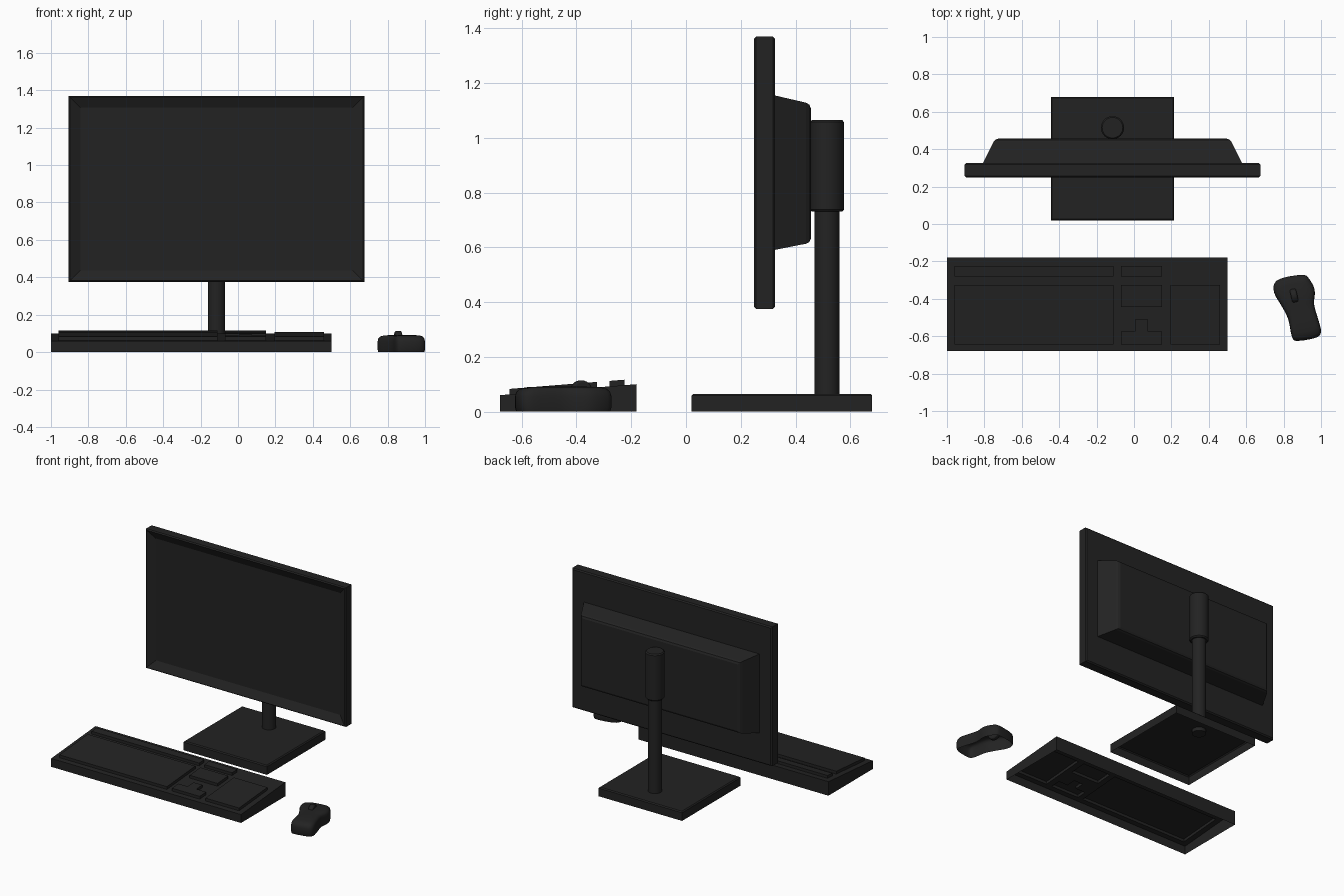
import bpy, bmesh, math
from mathutils import Vector, Matrix

if "Cube" in bpy.data.objects:
    bpy.data.objects.remove(bpy.data.objects["Cube"])

black = bpy.data.materials.new("black_plastic")
black.diffuse_color = (0.0165, 0.0165, 0.0165, 1)
black.use_nodes = True
black.node_tree.nodes["Principled BSDF"].inputs["Base Color"].default_value = black.diffuse_color
CX = -0.115  # centre line of the monitor


def finish(bm, name, smooth=None, bevel=0, segments=2):
    bmesh.ops.recalc_face_normals(bm, faces=bm.faces)
    me = bpy.data.meshes.new(name)
    bm.to_mesh(me)
    bm.free()
    ob = bpy.data.objects.new(name, me)
    bpy.context.collection.objects.link(ob)
    me.materials.append(black)
    if bevel:
        m = ob.modifiers.new("edge", "BEVEL")
        m.width, m.segments, m.limit_method = bevel, segments, "ANGLE"
        m.angle_limit = math.radians(50)
    if smooth:
        bpy.ops.object.select_all(action="DESELECT")
        ob.select_set(True)
        bpy.context.view_layer.objects.active = ob
        bpy.ops.object.shade_smooth_by_angle(angle=math.radians(smooth))
    return ob


def loft(rings, name, cap_start=True, cap_end=True, **kw):
    """Skin a list of equal-length closed rings."""
    bm = bmesh.new()
    vs = [[bm.verts.new(p) for p in r] for r in rings]
    n = len(vs[0])
    for a, b in zip(vs, vs[1:]):
        for i in range(n):
            bm.faces.new((a[i], a[(i + 1) % n], b[(i + 1) % n], b[i]))
    if cap_start:
        bm.faces.new(vs[0][::-1])
    if cap_end:
        bm.faces.new(vs[-1])
    return finish(bm, name, **kw)


def rect_y(x0, x1, z0, z1, y):
    return [(x0, y, z0), (x1, y, z0), (x1, y, z1), (x0, y, z1)]


def rect_z(x0, x1, y0, y1, z):
    return [(x0, y0, z), (x1, y0, z), (x1, y1, z), (x0, y1, z)]


def circle(r, z, n=32):
    return [(CX + r * math.cos(2 * math.pi * i / n), 0.515 + r * math.sin(2 * math.pi * i / n), z)
            for i in range(n)]


# Monitor panel: back, chamfered rim, then the bezel slopes in to the recessed screen
X0, X1, Z0, Z1 = -0.905, 0.675, 0.375, 1.37
steps = [(0.008, 0.325), (0, 0.317), (0, 0.256), (0.007, 0.249), (0.062, 0.277)]
loft([rect_y(X0 + d, X1 - d, Z0 + d, Z1 - d, y) for d, y in steps], "monitor_panel")

# Tapered housing behind the panel
loft([rect_y(-0.81, 0.58, 0.59, 1.155, 0.322),
      rect_y(-0.752, 0.522, 0.613, 1.128, 0.438),
      rect_y(-0.742, 0.512, 0.619, 1.121, 0.45),
      rect_y(-0.727, 0.497, 0.632, 1.108, 0.456)], "monitor_back_housing")

# Stand: post, thicker collar and a square foot that is open underneath
loft([circle(0.046, z) for z in (0.04, 0.75)], "stand_post", smooth=40)
loft([circle(r, z) for r, z in ((0.055, 0.73), (0.062, 0.738), (0.062, 1.057), (0.055, 1.065))],
     "stand_collar", smooth=40)
loft([rect_z(CX - d, CX + d, 0.35 - d, 0.35 + d, z)
      for d, z in ((0.33, 0), (0.33, 0.058), (0.323, 0.065))], "stand_foot", cap_start=False)

# Keyboard: sloped open shell with raised key blocks
blocks = [(-0.96, -0.11, -0.645, -0.325),   # letters
          (-0.96, -0.11, -0.28, -0.225),    # function row
          (-0.07, 0.15, -0.28, -0.225),
          (-0.07, 0.15, -0.445, -0.325),    # navigation
          (-0.07, 0.15, -0.645, -0.575),    # arrows
          (0.005, 0.075, -0.575, -0.51),
          (0.195, 0.46, -0.645, -0.325)]    # number pad
xs = sorted({-1.0, 0.5} | {x for b in blocks for x in b[:2]})
ys = sorted({-0.68, -0.18} | {y for b in blocks for y in b[2:]})
bm = bmesh.new()
grid = [[bm.verts.new((x, y, 0.06 + (y + 0.68) * 0.08)) for x in xs] for y in ys]
for j in range(len(ys) - 1):
    for i in range(len(xs) - 1):
        bm.faces.new((grid[j][i], grid[j][i + 1], grid[j + 1][i + 1], grid[j + 1][i]))
rim = [e for e in bm.edges if e.is_boundary]
keys = [f for f in bm.faces
        if any(b[0] < f.calc_center_median().x < b[1] and b[2] < f.calc_center_median().y < b[3]
               for b in blocks)]
for v in bmesh.ops.extrude_edge_only(bm, edges=rim)["geom"]:
    if isinstance(v, bmesh.types.BMVert):
        v.co.z = 0
raised = bmesh.ops.extrude_face_region(bm, geom=keys)["geom"]
for v in raised:
    if isinstance(v, bmesh.types.BMVert):
        v.co.z += 0.02
bmesh.ops.delete(bm, geom=[f for f in keys if f.is_valid], context="FACES_ONLY")
finish(bm, "keyboard")

# Mouse: waisted outline, smoothed, rounded over at the top, open underneath
outline = [(0.752, -0.315), (0.80, -0.287), (0.895, -0.272), (0.93, -0.285), (0.966, -0.35),
           (0.963, -0.43), (0.985, -0.51), (1.0, -0.575), (0.975, -0.607), (0.875, -0.625),
           (0.845, -0.605), (0.825, -0.51), (0.79, -0.44), (0.75, -0.37)]
pts = [Vector((x, y, 0)) for x, y in outline]
curve = []
for i in range(len(pts)):
    p0, p1, p2, p3 = (pts[(i + k) % len(pts)] for k in (-1, 0, 1, 2))
    for t in (0, 0.33, 0.67):
        curve.append(p1 + 0.5 * t * (p2 - p0 + t * (2 * p0 - 5 * p1 + 4 * p2 - p3
                                                    + t * (3 * p1 - p0 - 3 * p2 + p3))))
mid = Vector((0.88, -0.445, 0))
rings = []
for s, z in ((0.97, 0), (1, 0.015), (1, 0.055), (0.97, 0.072), (0.9, 0.083), (0.75, 0.089), (0.4, 0.092)):
    rings.append([mid + (p - mid) * s + Vector((0, 0, z)) for p in curve])
loft(rings, "mouse_body", cap_start=False, smooth=50)

# Scroll wheel, turned with the mouse
bm = bmesh.new()
bmesh.ops.create_cone(bm, cap_ends=True, segments=24, radius1=0.04, radius2=0.04, depth=0.034,
                      matrix=Matrix.Translation((0.856, -0.383, 0.074))
                      @ Matrix.Rotation(math.radians(13), 4, "Z")
                      @ Matrix.Rotation(math.radians(90), 4, "Y"))
finish(bm, "mouse_wheel", smooth=40, bevel=0.008)
